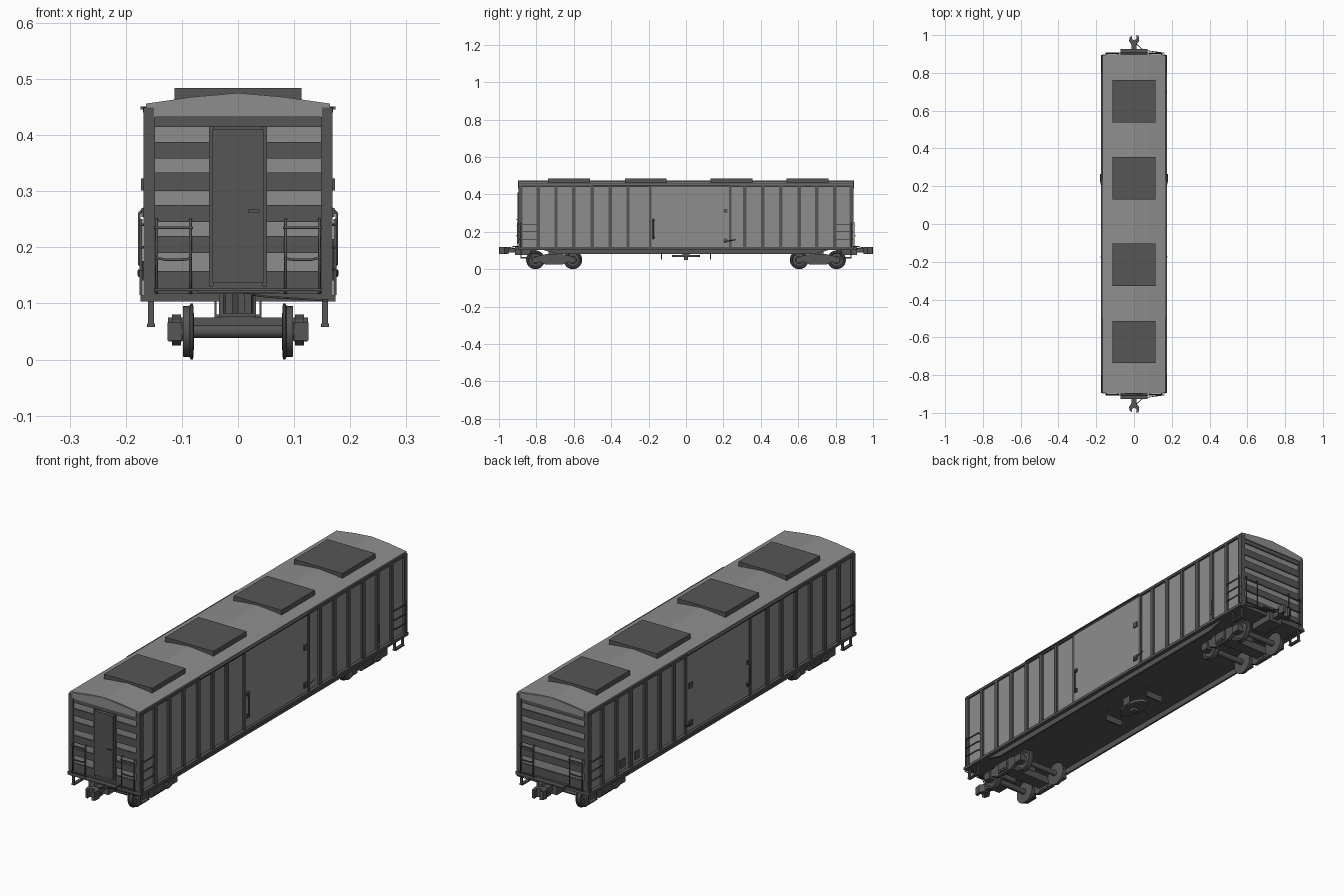
import bpy, bmesh, math
from mathutils import Vector

if "Cube" in bpy.data.objects:
    bpy.data.objects.remove(bpy.data.objects["Cube"])


def mat(name, v):
    m = bpy.data.materials.new(name)
    m.diffuse_color = (v, v, v, 1)
    m.use_nodes = True
    m.node_tree.nodes["Principled BSDF"].inputs["Base Color"].default_value = m.diffuse_color
    return m


LIGHT = mat("light_grey", 0.27)
DARK = mat("dark_grey", 0.092)


def finish(name, bm, m):
    bmesh.ops.recalc_face_normals(bm, faces=bm.faces)
    me = bpy.data.meshes.new(name)
    bm.to_mesh(me)
    bm.free()
    ob = bpy.data.objects.new(name, me)
    me.materials.append(m)
    bpy.context.collection.objects.link(ob)
    return ob


def boxes(name, spans, m=DARK):
    """One object from several boxes (x0, x1, y0, y1, z0, z1)."""
    bm = bmesh.new()
    for x0, x1, y0, y1, z0, z1 in spans:
        vs = bmesh.ops.create_cube(bm, size=1)["verts"]
        for v in vs:
            v.co = Vector(((x0 + x1) / 2 + v.co.x * (x1 - x0),
                           (y0 + y1) / 2 + v.co.y * (y1 - y0),
                           (z0 + z1) / 2 + v.co.z * (z1 - z0)))
    return finish(name, bm, m)


def prism(name, pts, axis, a, b, m=DARK):
    """Extrude a profile along an axis; pts are (y,z), (x,z) or (x,y)."""
    def at(p, t):
        return {"x": (t, *p), "y": (p[0], t, p[1]), "z": (*p, t)}[axis]
    bm = bmesh.new()
    r0 = [bm.verts.new(at(p, a)) for p in pts]
    r1 = [bm.verts.new(at(p, b)) for p in pts]
    n = len(pts)
    bm.faces.new(r0)
    bm.faces.new(r1)
    for i in range(n):
        bm.faces.new((r0[i], r0[(i + 1) % n], r1[(i + 1) % n], r1[i]))
    return finish(name, bm, m)


def lathe_x(name, prof, y, z, seg=28, m=DARK):
    """Revolve (x, radius) points about an axis along x."""
    bm = bmesh.new()
    rings = [[bm.verts.new((x, y + r * math.cos(2 * math.pi * i / seg),
                            z + r * math.sin(2 * math.pi * i / seg)))
              for i in range(seg)] for x, r in prof]
    for a, b in zip(rings, rings[1:]):
        for i in range(seg):
            j = (i + 1) % seg
            bm.faces.new((a[i], a[j], b[j], b[i]))
    bm.faces.new(rings[0])
    bm.faces.new(rings[-1])
    ob = finish(name, bm, m)
    for p in ob.data.polygons:
        p.use_smooth = len(p.vertices) == 4
    ob.data.set_sharp_from_angle(angle=math.radians(35))
    return ob


def rods(name, paths, r=0.0022):
    """Bent round bars."""
    cu = bpy.data.curves.new(name, "CURVE")
    cu.dimensions = "3D"
    cu.bevel_depth = r
    cu.bevel_resolution = 1
    cu.use_fill_caps = True
    for path in paths:
        s = cu.splines.new("POLY")
        s.points.add(len(path) - 1)
        for p, c in zip(s.points, path):
            p.co = (*c, 1)
    cu.materials.append(DARK)
    ob = bpy.data.objects.new(name, cu)
    bpy.context.collection.objects.link(ob)


# Body shell: light sides, dark ends and floor
body = boxes("body_shell", [(-.16, .16, -.885, .885, .105, .452)])
body.data.materials.append(LIGHT)
for p in body.data.polygons:
    p.material_index = int(abs(p.normal.x) > .5)

# Roof, end fascias and hatches
prism("roof", [(-.164, .447), (.164, .447), (.164, .456), (.08, .468), (0, .475),
               (-.08, .468), (-.164, .456)], "y", -.895, .895, LIGHT)
for s, n in ((-1, "front"), (1, "rear")):
    prism(n + "_roof_fascia", [(-.15, .432), (.15, .432), (.15, .456), (0, .474), (-.15, .456)],
          "y", s * .88, s * .897, LIGHT)
for i, y in enumerate((-.625, -.215, .243, .65)):
    prism(f"roof_hatch_{i + 1}", [(-.113, .463), (0, .474), (.113, .463), (.113, .484),
                                  (-.113, .484)], "y", y - .112, y + .112)

# Side ribs, corner posts, rails and doors
ribs = (-.79, -.695, -.6, -.502, -.405, -.31, .315, .41, .507, .605, .70, .795)
for s, n in ((1, "right"), (-1, "left")):
    side = [(s * .158, s * .168, y - .009, y + .009, .115, .449) for y in ribs]
    side += [(s * .158, s * .168, y - .007, y + .007, .115, .449) for y in (-.192, .236)]
    boxes(n + "_side_ribs", side)
    boxes(n + "_corner_posts", [(s * .148, s * .168, e * .875, e * .896, .11, .449) for e in (-1, 1)])
    boxes(n + "_bottom_rail", [(s * .15, s * .174, -.896, .896, .103, .115)])
    boxes(n + "_top_rail", [(s * .158, s * .169, -.89, .89, .44, .45)])
    boxes(n + "_door_track", [(s * .16, s * .174, -.5, .235, .446, .451)])
    boxes(n + "_sliding_door", [(s * .158, s * .167, -.185, .229, .118, .44)], LIGHT)
    boxes(n + "_door_latches", [(s * .165, s * .173, .2, .222, z - .011, z + .011) for z in (.312, .152)])
    x = s * .176
    rods(n + "_door_handles", [
        [(s * .166, -.175, .16), (x, -.175, .17), (x, -.175, .26), (s * .166, -.175, .27)],
        [(s * .172, .205, .148), (x, .225, .15), (x, .265, .158)]], .003)
    boxes(n + "_handle_brackets", [(s * .165, s * .172, -.183, -.167, z - .008, z + .008)
                                   for z in (.168, .262)])
    # Tapered sill below the side
    prism(n + "_side_sill", [(-.885, .105), (-.77, .104), (-.68, .08), (.68, .08), (.77, .104),
                             (.885, .105)], "x", s * .15, s * .158)
    # Corner ladders and stirrup steps
    bars, steps = [], []
    for e in (-1, 1):
        for z in (.16, .2, .24):
            bars.append([(s * .166, e * .89, z), (s * .173, e * .885, z),
                         (s * .173, e * .81, z), (s * .166, e * .80, z)])
        bars.append([(s * .173, e * .885, .115), (s * .173, e * .885, .25)])
        steps += [(s * .15, s * .16, e * a, e * b, z, .105) for a, b, z in
                  ((.825, .831, .06), (.879, .885, .06))]
        steps.append((s * .148, s * .162, e * .825, e * .885, .058, .064))
    rods(n + "_side_ladders", bars, .0028)
    boxes(n + "_stirrup_steps", steps)
boxes("right_side_tag", [(.166, .171, .695, .707, .145, .215)])
boxes("left_side_tags", [(-.163, -.16, .64, .675, .13, .165), (-.163, -.16, .545, .575, .13, .165)])

# Ends: light panels between dark ribs, grab rails, buffer plates and couplers
zs = [(.158, .19), (.22, .245), (.275, .3), (.333, .358), (.388, .414)]
gaps = [(.118, .158), (.19, .22), (.245, .275), (.3, .333), (.358, .388), (.414, .432)]
for s, n in ((-1, "front"), (1, "rear")):
    def y(d):
        return s * (.885 + d)
    cols = [(-.15, -.052), (.052, .15)] if s < 0 else [(-.15, .15)]
    boxes(n + "_light_panels", [(a, b, y(-.004), y(.003), z0, z1) for a, b in cols for z0, z1 in zs], LIGHT)
    boxes(n + "_end_ribs", [(-.15, .15, y(-.004), y(.008), a, b) for a, b in gaps])
    boxes(n + "_end_sill", [(-.168, .168, y(-.004), y(.012), .103, .118)])
    grabs = []
    for k in (-1, 1):
        for x in (.085, .145):
            grabs.append([(k * x, y(.006), .25), (k * x, y(.018), .247),
                          (k * x, y(.018), .12), (k * x, y(.006), .117)])
        grabs.append([(k * .15, y(.018), .235), (k * .08, y(.018), .235)])
        grabs.append([(k * .148, y(.018), .182), (k * .13, y(.02), .178),
                      (k * .1, y(.02), .178), (k * .083, y(.018), .18)])
    grabs.append([(-.15, y(.02), .124), (.15, y(.02), .124)])
    rods(n + "_grab_rails", grabs, .0026)
    boxes(n + "_platform", [(-.072, .072, y(.005), y(.042), .119, .124)])
    boxes(n + "_coupler_pocket", [(-.034, .032, y(-.08), y(.03), .077, .118)])
    boxes(n + "_coupler_shank", [(-.013, .013, y(.02), y(.085), .09, .112)])
    prism(n + "_coupler_head", [(-.014, s * .95), (.014, s * .95), (.028, s * .97), (.024, s * .998),
                                (.012, s), (.014, s * .98), (0, s * .972), (-.012, s * .98),
                                (-.01, s * .996), (-.022, s * .99), (-.027, s * .97)], "z", .082, .118)
    rods(n + "_uncoupling_lever", [[(.16, y(.02), .105), (.05, y(.035), .112), (.01, y(.07), .118)]], .002)

# Front service door with frame and handle
boxes("front_door", [(-.045, .045, -.901, -.88, .137, .41)])
boxes("front_door_frame", [(a, b, -.896, -.88, .13, .416) for a, b in ((-.052, -.044), (.044, .052))])
boxes("front_door_handle", [(.018, .038, -.906, -.9, .262, .267)])

# Trucks: wheelsets, side frames and bolsters
for e, n in ((-1, "front"), (1, "rear")):
    c = e * .705
    for d in (-.1, .1):
        tag = f"{n}_{'a' if d < 0 else 'b'}"
        lathe_x(tag + "_axle", [(-.122, .012), (.122, .012)], c + d, .05, 14)
        for k, sn in ((-1, "left"), (1, "right")):
            lathe_x(f"{tag}_{sn}_wheel", [(k * .078, .02), (k * .08, .05), (k * .084, .05), (k * .086, .046),
                                          (k * .098, .045), (k * .098, .038), (k * .093, .034),
                                          (k * .094, .02), (k * .1, .016)], c + d, .05)
            boxes(f"{tag}_{sn}_journal", [(k * .1, k * .126, c + d - .018, c + d + .018, .034, .066)])
    for k, sn in ((-1, "left"), (1, "right")):
        prism(f"{n}_{sn}_side_frame",
              [(c + u, z) for u, z in ((-.115, .055), (-.09, .07), (-.045, .08), (.045, .08), (.09, .07),
                                       (.115, .055), (.085, .045), (.045, .025), (-.045, .025), (-.085, .045))],
              "x", k * .102, k * .118)
        boxes(f"{n}_{sn}_springs", [(k * .1, k * .124, c + o - .008, c + o + .008, .032, .07)
                                    for o in (-.02, 0, .02)])
    boxes(n + "_bolster", [(-.125, .125, c - .028, c + .028, .042, .075)])
    boxes(n + "_bolster_pivot", [(-.03, .03, c - .03, c + .03, .07, .106)])

# Brake gear under the middle of the floor
prism("brake_reservoir", [(.04 * math.cos(t * math.pi / 12), .075 * math.sin(t * math.pi / 12))
                          for t in range(24)], "z", .064, .076)
boxes("brake_gear_hangers", [(k * .038, k * .042, -.02, .02, .07, .106) for k in (-1, 1)]
      + [(-.04, .04, yy - .003, yy + .003, .052, .08) for yy in (-.13, .13)]
      + [(k * .038, k * .042, yy - .003, yy + .003, .052, .106) for k in (-1, 1) for yy in (-.13, .13)]
      + [(-.012, .012, -.012, .012, .05, .066)])
